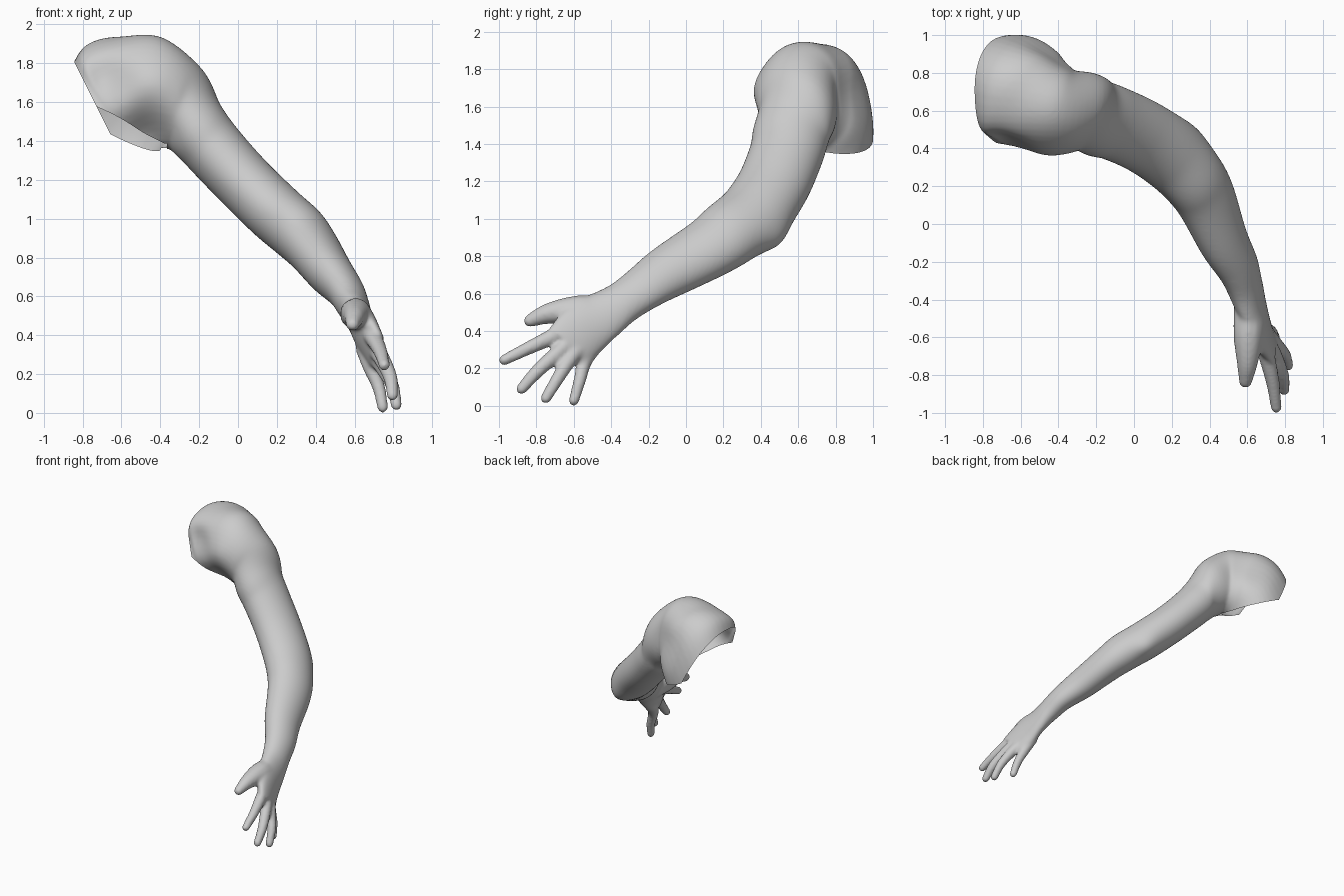
import bpy, bmesh, math
from mathutils import Vector

if "Cube" in bpy.data.objects:
    bpy.data.objects.remove(bpy.data.objects["Cube"])


def spline(rows, steps):
    """Catmull-Rom interpolation through rows of numbers."""
    out = []
    last = len(rows) - 1
    for i in range(last):
        a, b, c, d = (rows[max(0, min(last, k))] for k in (i - 1, i, i + 1, i + 2))
        for s in range(steps):
            t = s / steps
            out.append([0.5 * (2 * q + (r - p) * t + (2 * p - 5 * q + 4 * r - u) * t * t
                               + (3 * q - p - 3 * r + u) * t ** 3)
                        for p, q, r, u in zip(a, b, c, d)])
    return out + [list(rows[-1])]


def loft(bm, rows, sides=40):
    """Closed tube; every row is outer point, inner point, half width."""
    rows = spline(rows, 6)
    mids = [(Vector(r[:3]) + Vector(r[3:6])) / 2 for r in rows]
    rings = []
    for i, r in enumerate(rows):
        mid = mids[i]
        along = mids[min(i + 1, len(mids) - 1)] - mids[max(i - 1, 0)]
        out = (Vector(r[:3]) - Vector(r[3:6])) / 2
        side = along.cross(out).normalized() * r[6]
        e = 0.78 + 0.22 * max(0, min(1, (mid.x + 0.7) / 0.25))   # boxier at the torso
        ring = []
        for k in range(sides):
            c, s = math.cos(math.tau * k / sides), math.sin(math.tau * k / sides)
            c, s = math.copysign(abs(c) ** e, c), math.copysign(abs(s) ** e, s)
            ring.append(bm.verts.new(mid + out * c + side * s))
        rings.append(ring)
    for a, b in zip(rings, rings[1:]):
        for k in range(sides):
            n = (k + 1) % sides
            bm.faces.new((a[k], a[n], b[n], b[k]))
    bm.faces.new(rings[0][::-1])
    bm.faces.new(rings[-1])
    bmesh.ops.recalc_face_normals(bm, faces=bm.faces[:])


def finger(bm, rows):
    """Dense overlapping balls along a path of x, y, z, radius."""
    for x, y, z, r in spline(rows, 10):
        new = bmesh.ops.create_icosphere(bm, subdivisions=2, radius=r)["verts"]
        bmesh.ops.translate(bm, verts=new, vec=(x, y, z))


# shoulder, arm and palm sections
ARM = [
    (-.97, .66, 1.62, -.50, .74, 1.15, .285),
    (-.87, .66, 1.75, -.43, .75, 1.27, .295),
    (-.79, .63, 1.88, -.41, .745, 1.33, .30),
    (-.62, .62, 1.93, -.40, .68, 1.36, .29),
    (-.40, .60, 1.935, -.36, .62, 1.36, .24),
    (-.20, .59, 1.785, -.33, .60, 1.34, .215),
    (-.10, .56, 1.60, -.28, .56, 1.29, .207),
    (.00, .535, 1.46, -.22, .535, 1.225, .199),
    (.15, .465, 1.29, -.06, .465, 1.06, .197),
    (.30, .365, 1.145, .09, .365, .915, .197),
    (.425, .25, 1.03, .195, .24, .83, .19),
    (.485, .13, .94, .28, .13, .755, .178),
    (.57, -.085, .79, .375, -.085, .655, .152),
    (.63, -.23, .685, .475, -.23, .57, .13),
    (.665, -.335, .595, .515, -.335, .515, .12),
    (.69, -.43, .51, .56, -.45, .46, .135),
    (.72, -.525, .43, .60, -.555, .40, .15),
    (.752, -.62, .325, .68, -.66, .295, .138),
]

# thumb, index, middle, ring and little finger
FINGERS = [
    [(.60, -.43, .51, .075), (.605, -.58, .51, .082), (.60, -.73, .495, .058), (.59, -.835, .455, .036)],
    [(.66, -.56, .43, .046), (.70, -.69, .38, .046), (.735, -.84, .31, .038), (.753, -.972, .245, .031)],
    [(.69, -.60, .36, .046), (.74, -.69, .28, .044), (.785, -.80, .18, .038), (.795, -.88, .09, .031)],
    [(.68, -.55, .33, .046), (.735, -.62, .25, .043), (.795, -.69, .14, .036), (.815, -.75, .04, .031)],
    [(.65, -.48, .33, .046), (.68, -.54, .24, .041), (.725, -.57, .13, .035), (.745, -.60, .028, .03)],
]

bm = bmesh.new()
loft(bm, ARM)
for rows in FINGERS:
    finger(bm, rows)
mesh = bpy.data.meshes.new("arm")
bm.to_mesh(mesh)
bm.free()
arm = bpy.data.objects.new("arm", mesh)
bpy.context.collection.objects.link(arm)

# fuse all parts into one soft skin
remesh = arm.modifiers.new("fuse", "REMESH")
remesh.mode = "VOXEL"
remesh.voxel_size = 0.01
soft = arm.modifiers.new("soften", "SMOOTH")
soft.factor = 0.5
soft.iterations = 14
deps = bpy.context.evaluated_depsgraph_get()
skin = bpy.data.meshes.new_from_object(arm.evaluated_get(deps))
arm.modifiers.clear()
arm.data = skin

bm = bmesh.new()
bm.from_mesh(skin)

# chest hollow, front of shoulder, armpit front, back slope, elbow point
for spot, push, radius in (((-.68, .40, 1.72), (0, .06, 0), .13),
                           ((-.46, .38, 1.70), (0, -.02, 0), .12),
                           ((-.50, .42, 1.42), (0, .08, 0), .14),
                           ((-.40, .95, 1.68), (0, -.05, 0), .17),
                           ((.28, .50, .91), (.01, .01, -.03), .11)):
    for v in bm.verts:
        d = (v.co - Vector(spot)).length / radius
        v.co += Vector(push) * math.exp(-d * d)

# cut the torso side open with two slanted planes
for limit, co, no in ((-.30, (-.83, .7, 1.78), (.32, 0, .16)),
                      (-.37, (-.68, .95, 1.455), (.488, .189, 1))):
    faces = [f for f in bm.faces if all(v.co.x < limit for v in f.verts)]
    edges = {e for f in faces for e in f.edges}
    verts = {v for f in faces for v in f.verts}
    bmesh.ops.bisect_plane(bm, geom=faces + list(edges) + list(verts), dist=1e-5,
                           plane_co=co, plane_no=no, clear_inner=True)
for f in bm.faces:
    f.smooth = True
bm.to_mesh(skin)
bm.free()
